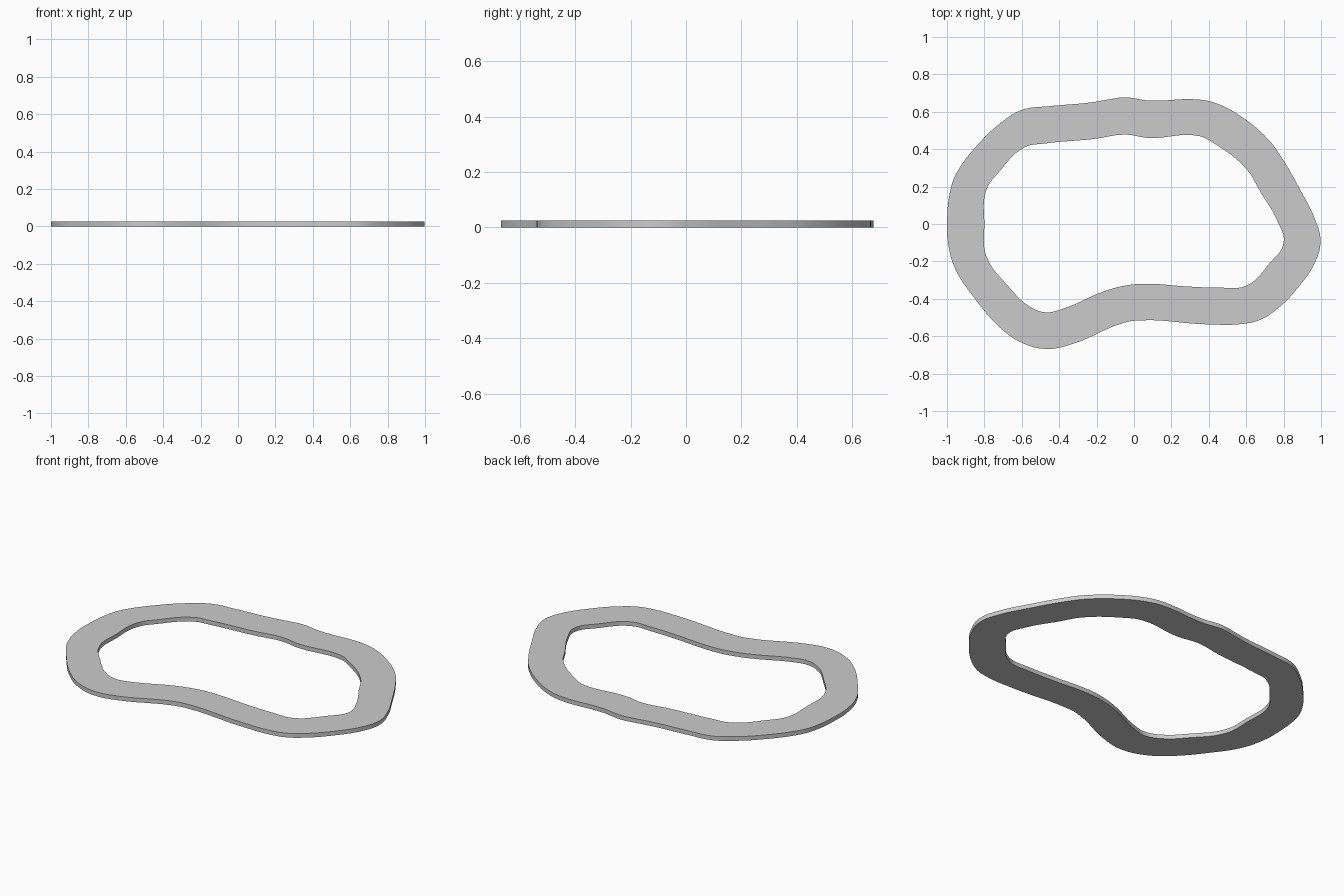
import bpy
import bmesh

THICKNESS = 0.025
SCALE = 0.01  # outline points are given in hundredths of a unit

# Remove the default object
default_cube = bpy.data.objects.get("Cube")
if default_cube:
    bpy.data.objects.remove(default_cube, do_unlink=True)

# Outer rim, clockwise from the right-hand side
outer_rim = [
    (-100, 0), (-98, 19), (-95, 27), (-83, 43), (-70, 55), (-60, 61),
    (-45, 63), (-23, 65), (-14, 66.5), (-5, 67.7), (8, 66), (35, 66.5),
    (44, 64.5), (58, 57), (72, 45), (78, 37), (89, 18), (97, 2),
    (99.7, -9), (97, -20), (86, -36), (77, -45), (68, -51), (59, -53.3),
    (40, -53.7), (3, -51.5), (-5, -52.7), (-34, -64.5), (-47, -66.8),
    (-61, -63), (-72, -55), (-85, -40), (-96, -23), (-99.7, -8),
]

# Inner rim, with tighter corners
inner_rim = [
    (-80, 0), (-79, 18), (-72, 28), (-58.5, 41), (-48, 43), (-21, 45.5),
    (-5, 47.8), (8, 46), (35, 47), (43, 43), (60, 29.5), (68, 16.5),
    (76.5, 2), (80, -10), (72.5, -21), (60, -33), (45, -34), (30, -33.5),
    (5, -32), (-5, -33), (-16, -36), (-40, -46), (-47.5, -47.2),
    (-56, -44), (-67, -33.5), (-79, -17),
]


def make_material(name, colour):
    """One flat colour for both viewport and render."""
    material = bpy.data.materials.new(name)
    material.use_nodes = True
    material.diffuse_color = colour
    shader = material.node_tree.nodes["Principled BSDF"]
    shader.inputs["Base Color"].default_value = colour
    return material


def add_loop(curve, points):
    """Add a smooth closed loop through the given points."""
    spline = curve.splines.new("BEZIER")
    spline.bezier_points.add(len(points) - 1)
    spline.use_cyclic_u = True
    for knot, (x, y) in zip(spline.bezier_points, points):
        knot.co = (x * SCALE, y * SCALE, 0)
        knot.handle_left_type = knot.handle_right_type = "AUTO"


# Flat filled outline with a hole, extruded to a thin ring
curve = bpy.data.curves.new("ring_outline", "CURVE")
curve.dimensions = "2D"
curve.fill_mode = "BOTH"
curve.resolution_u = 6
curve.extrude = THICKNESS / 2
add_loop(curve, outer_rim)
add_loop(curve, inner_rim)

ring = bpy.data.objects.new("track_ring", curve)
bpy.context.collection.objects.link(ring)
bpy.ops.object.select_all(action="DESELECT")
ring.select_set(True)
bpy.context.view_layer.objects.active = ring
bpy.ops.object.convert(target="MESH")
ring = bpy.context.view_layer.objects.active
ring.name = "track_ring"

# Weld the caps to the walls and stand the ring on the ground
bm = bmesh.new()
bm.from_mesh(ring.data)
bmesh.ops.remove_doubles(bm, verts=bm.verts, dist=0.0001)
bmesh.ops.recalc_face_normals(bm, faces=bm.faces)
bmesh.ops.translate(bm, verts=bm.verts, vec=(0, 0, THICKNESS / 2))
bm.to_mesh(ring.data)
bm.free()

ring.data.materials.clear()
ring.data.materials.append(make_material("light_grey", (0.6, 0.6, 0.6, 1)))
bpy.ops.object.shade_smooth_by_angle()
